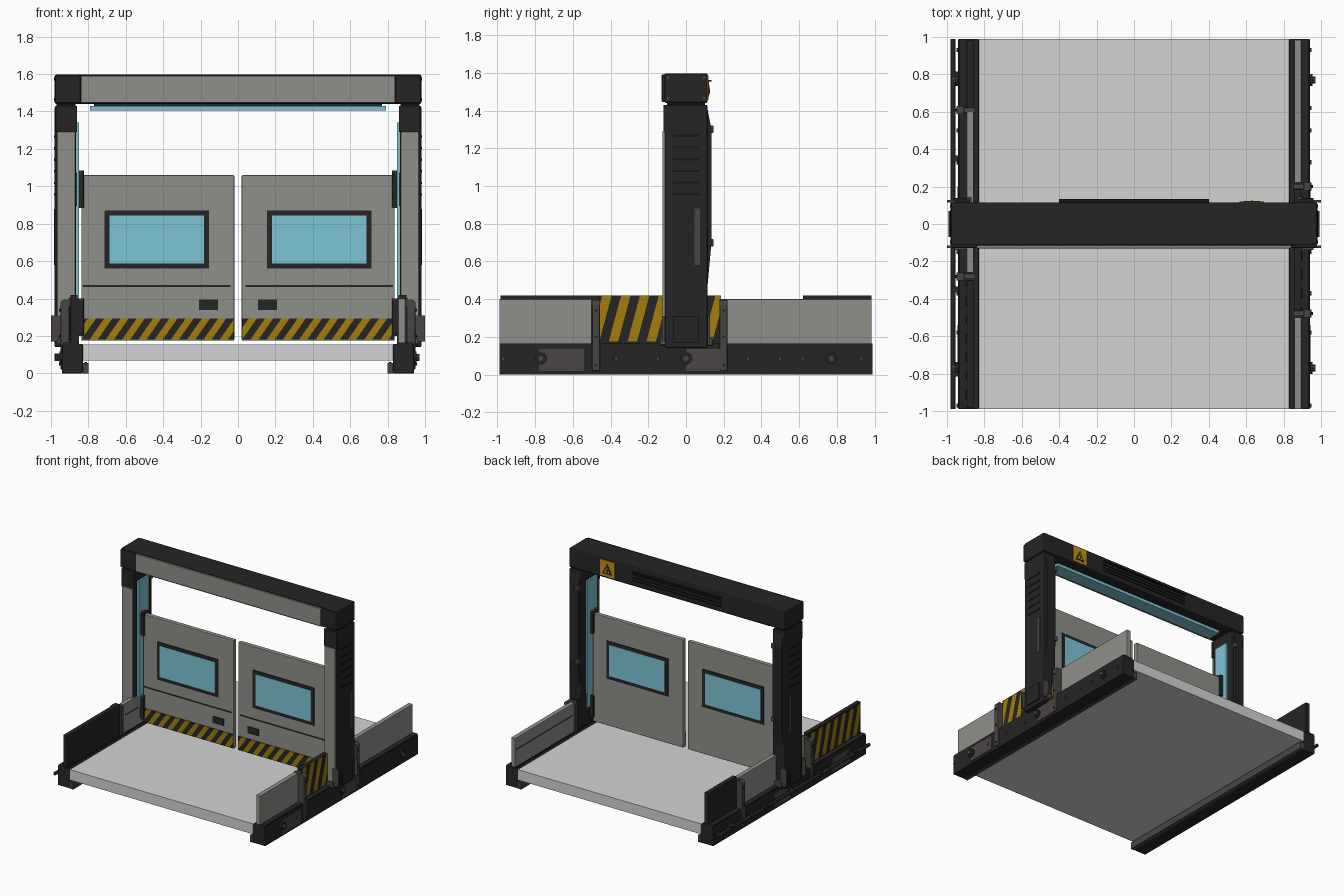
import bpy, bmesh, math
from mathutils import Vector

if "Cube" in bpy.data.objects:
    bpy.data.objects.remove(bpy.data.objects["Cube"])


def mat(name, r, g, b):
    m = bpy.data.materials.new(name)
    lin = [c / 12.92 if c <= 0.04045 else ((c + 0.055) / 1.055) ** 2.4 for c in (r, g, b)]
    m.diffuse_color = (*lin, 1)
    m.use_nodes = True
    m.node_tree.nodes["Principled BSDF"].inputs["Base Color"].default_value = m.diffuse_color
    return m


BLACK = mat("charcoal", 0.145, 0.145, 0.145)
GREY = mat("panel grey", 0.56, 0.56, 0.54)
LIGHT = mat("platform grey", 0.83, 0.83, 0.83)
DARK = mat("bracket grey", 0.29, 0.27, 0.27)
GLASS = mat("sky blue glass", 0.49, 0.77, 0.84)
YELLOW = mat("warning yellow", 0.64, 0.49, 0.05)
AMBER = mat("sign amber", 0.78, 0.57, 0.07)
SHADE = mat("groove black", 0.09, 0.09, 0.09)


def finish(name, bm, mats):
    bmesh.ops.recalc_face_normals(bm, faces=bm.faces)
    me = bpy.data.meshes.new(name)
    bm.to_mesh(me)
    bm.free()
    ob = bpy.data.objects.new(name, me)
    bpy.context.collection.objects.link(ob)
    for m in mats:
        me.materials.append(m)
    return ob


def block(bm, x, y, z):
    vs = bmesh.ops.create_cube(bm, size=1)["verts"]
    for v in vs:
        v.co = Vector([(a + b) / 2 + c * (b - a) for c, (a, b) in zip(v.co, (x, y, z))])


def box(name, x, y, z, m, bevel=0):
    x, y, z = sorted(x), sorted(y), sorted(z)
    bm = bmesh.new()
    block(bm, x, y, z)
    ob = finish(name, bm, [m])
    if bevel:
        b = ob.modifiers.new("edge", "BEVEL")
        b.width, b.segments = bevel, 2
    return ob


def cyl(name, center, r, length, axis, m, n=16):
    bm = bmesh.new()
    bmesh.ops.create_cone(bm, cap_ends=True, segments=n, radius1=r, radius2=r, depth=length)
    q = Vector((0, 0, 1)).rotation_difference(Vector(axis))
    for v in bm.verts:
        v.co = q @ v.co + Vector(center)
    return finish(name, bm, [m])


def prism(name, pts, axis, a, b, m):
    # extrude a 2D outline along x (axis 0) or y (axis 1)
    bm = bmesh.new()
    place = (lambda p, d: (d, p[0], p[1])) if axis == 0 else (lambda p, d: (p[0], d, p[1]))
    f = bm.faces.new([bm.verts.new(place(p, a)) for p in pts])
    new = bmesh.ops.extrude_face_region(bm, geom=[f])["geom"]
    for v in new:
        if isinstance(v, bmesh.types.BMVert):
            v.co[axis] = b
    return finish(name, bm, [m])


def hazard(name, x, y, z, u, pitch, slant):
    # striped plate: cut by slanted planes, coloured by stripe parity
    bm = bmesh.new()
    block(bm, x, y, z)
    lo, hi = (x, y)[u]
    half = pitch / 2
    pad = abs(slant) * (z[1] - z[0])
    n = Vector((0, 0, -slant))
    n[u] = 1
    for i in range(int((hi - lo + 2 * pad) / half) + 2):
        p = Vector((0, 0, z[0]))
        p[u] = lo + (i - math.ceil(pad / half)) * half
        bmesh.ops.bisect_plane(bm, geom=bm.verts[:] + bm.edges[:] + bm.faces[:],
                               plane_co=p, plane_no=n)
    for f in bm.faces:
        c = f.calc_center_median()
        f.material_index = math.floor((c[u] - slant * (c.z - z[0]) - lo) / half) % 2
    return finish(name, bm, [BLACK, YELLOW])


# Platform
box("platform", (-.83, .83), (-.99, .99), (.07, .155), LIGHT)

for s, side in ((-1, "left"), (1, "right")):
    def X(a, b):
        return tuple(sorted((s * a, s * b)))

    # Side rail with inner foot flange
    box(side + "_rail", X(.83, .94), (-.99, .99), (0, .158), BLACK, .004)
    box(side + "_rail_foot", X(.80, .83), (-.99, .99), (0, .055), DARK)
    box(side + "_rail_lip", X(.85, .935), (-.99, .99), (.158, .166), BLACK)
    for y in (-.77, 0, .77):
        cyl(side + "_knob_base", (s * .945, y, .085), .032, .02, (1, 0, 0), BLACK)
        cyl(side + "_knob", (s * .956, y, .085), .018, .03, (1, 0, 0), DARK, 8)
    for y in (-.97, -.58, -.37, -.15, .33, .5, .62, .93):
        cyl(side + "_rail_bolt", (s * .943, y, .085), .011, .012, (1, 0, 0), DARK, 8)
    for i in range(10):
        cyl(side + "_foot_bolt", (s * .815, -.9 + .2 * i, .057), .008, .008, (0, 0, 1), BLACK, 6)
    for a, b in ((-.78, -.54), (.0, .2)):
        box(side + "_rail_plate", X(.94, .944), (a, b), (.02, .135), DARK)

    # Gate column, front cover and top cap
    box(side + "_column", X(.865, .98), (-.11, .115), (.14, 1.43), BLACK, .008)
    box(side + "_column_cover", X(.87, .967), (-.125, -.11), (.16, 1.29), GREY, .003)
    box(side + "_column_cap", X(.86, .975), (-.12, -.105), (1.29, 1.43), BLACK, .003)
    box(side + "_light_panel", X(.850, .864), (-.07, .06), (.3, 1.34), GLASS)
    box(side + "_neck", X(.87, .97), (-.1, .1), (1.42, 1.45), SHADE)
    prism(side + "_rear_cover", [(.11, 1.43), (.135, 1.3), (.135, .7), (.115, .48), (.11, .48)],
          0, s * .88, s * .96, BLACK)
    for z in (1.3, .7):
        box(side + "_rear_clamp", X(.87, .9), (.11, .145), (z - .02, z + .02), DARK, .004)

    # Louvres and handle on the outer column face
    for i in range(6):
        z = .95 + .062 * i
        box(side + "_louvre", X(.979, .983), (-.07, .07), (z, z + .012), SHADE)
    box(side + "_grip", X(.978, .985), (.045, .073), (.58, .88), DARK)

    # Column foot bracket
    for y in (-.121, .121):
        box(side + "_foot_plate", X(.94, 1.0), (y - .006, y + .006), (.17, .31), DARK)
    box(side + "_foot_web", X(.98, .992), (-.07, .07), (.17, .31), BLACK)
    box(side + "_foot_block", X(.86, .96), (-.14, .14), (.155, .2), DARK, .004)

    # Fence posts with rounded heads
    for y in ((-.28, .61) if s < 0 else (-.478, .2)):
        box(side + "_post", X(.9, .95), (y - .021, y + .021), (.02, .38), DARK, .008)
        cyl(side + "_post_head", (s * .925, y, .37), .025, .042, (0, 1, 0), DARK)
        box(side + "_post_clamp", X(.85, .91), (y - .015, y + .015), (.16, .4), DARK, .004)
        for z in (.05, .2, .34):
            cyl(side + "_post_bolt", (s * .952, y, z), .008, .008, (1, 0, 0), BLACK, 8)

    # Door leaf with window on both faces
    box(side + "_door", X(.02, .838), (-.028, .008), (.175, 1.06), GREY, .005)
    box(side + "_window_frame", X(.155, .713), (-.033, .013), (.56, .87), BLACK)
    box(side + "_window", X(.182, .687), (-.036, .016), (.588, .843), GLASS)
    box(side + "_door_line", X(.04, .83), (-.031, -.027), (.462, .472), BLACK)
    box(side + "_door_pull", X(.108, .208), (-.034, -.027), (.34, .395), BLACK)
    hazard(side + "_door_stripes", X(.022, .838), (-.034, -.027), (.18, .293), 0, .087, .7)
    for z in (.3, .985):
        box(side + "_hinge", X(.825, .87), (-.045, .025), (z - .09, z + .09), BLACK, .006)
        cyl(side + "_hinge_pin", (s * .838, -.03, z), .014, .2, (0, 0, 1), DARK, 10)

# Fence panels: side, y range, black or grey
for s, a, b, m in ((1, -.99, -.5, GREY), (1, .22, .985, GREY), (1, -.46, .185, BLACK),
                   (-1, -.26, .6, GREY), (-1, -.985, -.3, BLACK), (-1, .62, .985, BLACK)):
    top = .4 if m == GREY else .42
    box("fence_panel", (s * .858, s * .895), (a, b), (.155, top), m, .003)
    if m == GREY:
        box("fence_groove", (s * .855, s * .859), (a + .02, b - .02), (.3, .31), DARK)
hazard("right_fence_stripes", (.893, .9), (-.46, .185), (.175, .418), 1, .1, .27)
hazard("left_fence_stripes", (-.9, -.893), (-.975, -.31), (.175, .405), 1, .1, -.27)

# Conduit along the left rail
cyl("conduit", (-.967, 0, .085), .013, 1.98, (0, 1, 0), BLACK, 12)
for y in (-.8, -.35, .35, .8):
    box("conduit_clip", (-.98, -.935), (y - .015, y + .015), (.065, .105), BLACK)

# Overhead beam
box("beam", (-.98, .98), (-.115, .115), (1.44, 1.598), BLACK, .01)
box("beam_cover", (-.84, .84), (-.13, -.114), (1.447, 1.59), GREY, .003)
for s in (-1, 1):
    box("beam_end_cap", (s * .842, s * .976), (-.128, -.11), (1.446, 1.592), BLACK, .005)
    for y in (-.095, .095):
        for z in (1.465, 1.575):
            cyl("beam_bolt", (s * .98, y, z), .008, .01, (1, 0, 0), DARK, 8)
box("beam_light", (-.79, .79), (-.06, .05), (1.405, 1.43), GLASS)
box("beam_light_mount", (-.77, .77), (-.03, .02), (1.43, 1.442), BLACK)

# Rear vents and warning sign
for i in range(4):
    z = 1.48 + .025 * i
    box("beam_vent", (-.4, .4), (.112, .134 if i == 3 else .122), (z, z + .008), SHADE)
box("sign", (.565, .695), (.113, .12), (1.455, 1.585), AMBER)
prism("sign_triangle", [(.585, 1.475), (.675, 1.475), (.63, 1.56)], 1, .119, .122, BLACK)
prism("sign_center", [(.604, 1.486), (.656, 1.486), (.63, 1.536)], 1, .121, .124, AMBER)
box("sign_mark", (.626, .634), (.123, .126), (1.49, 1.52), BLACK)
